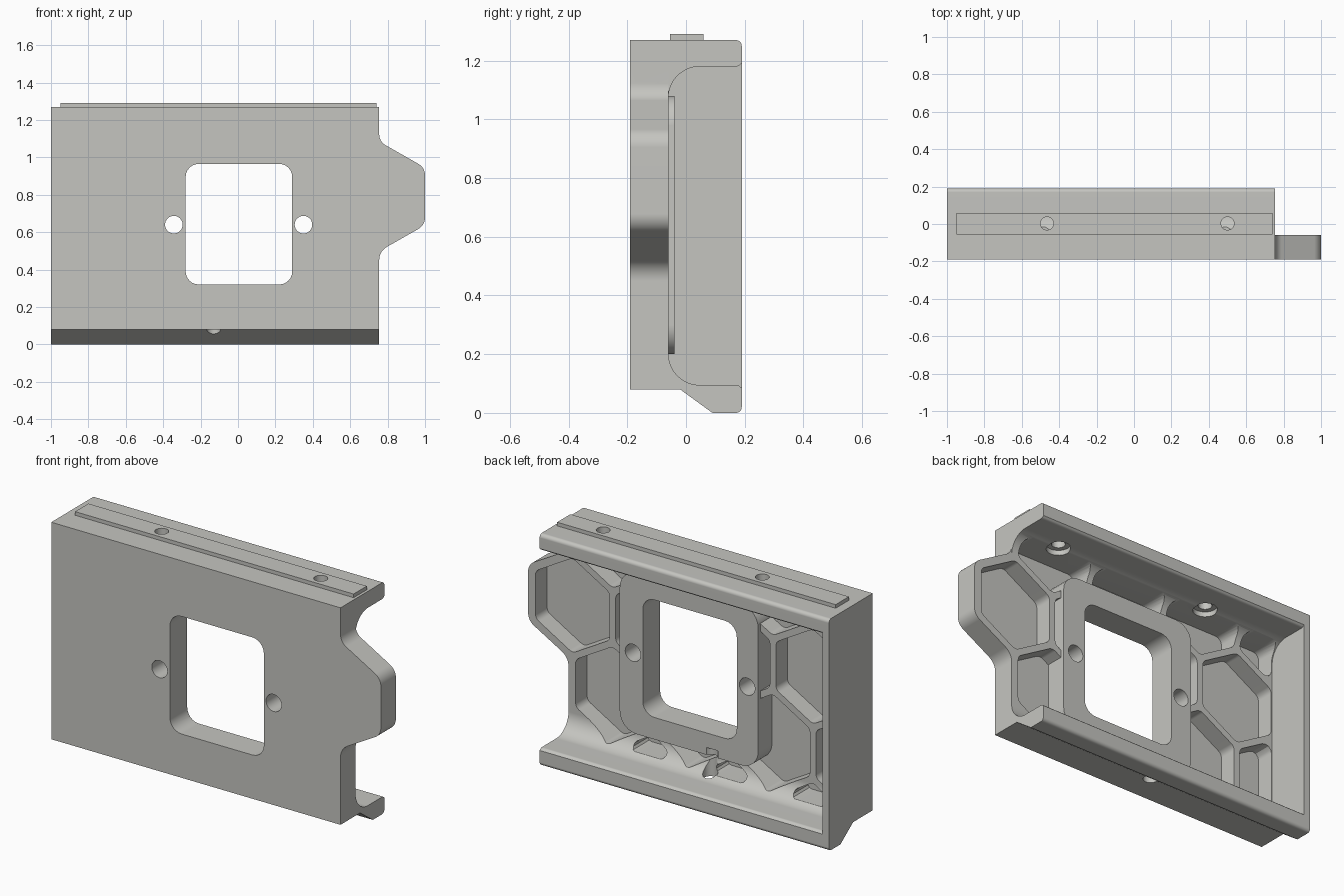
import bpy, bmesh, math
from mathutils import Vector

if "Cube" in bpy.data.objects:
    bpy.data.objects.remove(bpy.data.objects["Cube"])

grey = bpy.data.materials.new("warm grey")
grey.diffuse_color = (0.56, 0.56, 0.53, 1)
grey.use_nodes = True
grey.node_tree.nodes["Principled BSDF"].inputs["Base Color"].default_value = grey.diffuse_color


def rounded(pts, seg=6):
    """Round the corners of a polygon given as (u, v, radius)."""
    out, n = [], len(pts)
    for i, (u, v, r) in enumerate(pts):
        p = Vector((u, v))
        a, b = Vector(pts[i - 1][:2]) - p, Vector(pts[(i + 1) % n][:2]) - p
        ang = a.angle(b)
        if r <= 0 or ang > 3.1:
            out.append(p)
            continue
        t = min(r / math.tan(ang / 2), 0.45 * a.length, 0.45 * b.length)
        r = t * math.tan(ang / 2)
        a.normalize()
        b.normalize()
        c = p + (a + b).normalized() * (r / math.sin(ang / 2))
        s, e = p + a * t - c, p + b * t - c
        sweep = math.atan2(s.x * e.y - s.y * e.x, s.dot(e))
        for k in range(seg + 1):
            w = sweep * k / seg
            out.append(c + Vector((s.x * math.cos(w) - s.y * math.sin(w),
                                   s.x * math.sin(w) + s.y * math.cos(w))))
    return out


def prism(name, polys, axis, lo, hi):
    """Extrude polygons along an axis: x takes (y,z), y takes (x,z), z takes (x,y)."""
    place = {"x": lambda p, d: (d, p[0], p[1]),
             "y": lambda p, d: (p[0], d, p[1]),
             "z": lambda p, d: (p[0], p[1], d)}[axis]
    bm = bmesh.new()
    for poly in polys:
        a = [bm.verts.new(place(p, lo)) for p in poly]
        b = [bm.verts.new(place(p, hi)) for p in poly]
        bm.faces.new(a)
        bm.faces.new(b[::-1])
        for i in range(len(a)):
            j = (i + 1) % len(a)
            bm.faces.new((a[i], b[i], b[j], a[j]))
    bmesh.ops.recalc_face_normals(bm, faces=bm.faces)
    me = bpy.data.meshes.new(name)
    bm.to_mesh(me)
    bm.free()
    ob = bpy.data.objects.new(name, me)
    me.materials.append(grey)
    bpy.context.collection.objects.link(ob)
    return ob


def combine(target, other, op):
    """Apply one boolean and drop the helper."""
    m = target.modifiers.new(op, "BOOLEAN")
    m.object, m.operation, m.solver = other, op, "EXACT"
    bpy.context.view_layer.objects.active = target
    bpy.ops.object.modifier_apply(modifier=m.name)
    bpy.data.objects.remove(other)


def circle(x, y, r, n=32):
    return [(x + r * math.cos(2 * math.pi * k / n),
             y + r * math.sin(2 * math.pi * k / n)) for k in range(n)]


def rect(x0, x1, z0, z1, r):
    return rounded([(x0, z0, r), (x1, z0, r), (x1, z1, r), (x0, z1, r)])


def clip(poly, axis, limit, sign):
    """Keep the part of a polygon where sign * coordinate >= sign * limit."""
    out = []
    for i, q in enumerate(poly):
        p = poly[i - 1]
        dp, dq = sign * (p[axis] - limit), sign * (q[axis] - limit)
        if dp * dq < 0:
            f = dp / (dp - dq)
            out.append((p[0] + (q[0] - p[0]) * f, p[1] + (q[1] - p[1]) * f))
        if dq >= 0:
            out.append(q)
    return out


# Outer shell block with sloped underside
body = prism("bracket_body", [rounded([
    (-.19, .08, 0), (-.02, .08, 0), (.09, 0, .01), (.19, 0, .02),
    (.19, 1.27, .02), (-.19, 1.27, 0)])], "x", -1, .755)

# Open back cavity with large rounded corners, closed at the left end
cavity = prism("cavity_cutter", [rounded([
    (-.06, .095, .21), (.178, .095, .02), (.20, .075, 0), (.4, .075, 0),
    (.4, 1.2, 0), (.20, 1.2, 0), (.178, 1.18, .02), (-.06, 1.18, .21)], 16)],
    "x", -.96, 1.2)
combine(body, cavity, "DIFFERENCE")

# Side tongue following one honeycomb cell
tongue = prism("tongue", [rounded([
    (.6, .38, 0), (.755, .38, 0), (.755, .498, .08), (1, .637, .07),
    (1, .945, .07), (.755, 1.084, .08), (.755, 1.17, 0), (.6, 1.17, 0)])],
    "y", -.19, -.06)
combine(body, tongue, "UNION")

# Honeycomb pockets, trimmed to the inside of the shell
cells = []
pitch, apothem = .486, .225
for row in range(-2, 2):
    for col in range(5):
        cx = .73 - pitch * (col + .5 * (row % 2))
        cz = .79 + row * pitch * math.sqrt(3) / 2
        is_tongue = row == 0 and col == 0
        if cx > .7 and not is_tongue:
            continue
        R = apothem / math.cos(math.pi / 6)
        cell = [(cx + R * math.cos(math.radians(30 + 60 * k)),
                 cz + R * math.sin(math.radians(30 + 60 * k))) for k in range(6)]
        if not is_tongue:
            for axis, limit, sign in ((0, -.955, 1), (1, .115, 1), (1, 1.172, -1)):
                cell = clip(cell, axis, limit, sign)
        if len(cell) > 2:
            cells.append(rounded([(u, v, .04) for u, v in cell], 4))
combine(body, prism("pocket_cutter", cells, "y", -.16, .165), "DIFFERENCE")

# Raised frame around the window
combine(body, prism("window_frame", [rect(-.41, .43, .2, 1.08, .1)],
                    "y", -.175, -.04), "UNION")

# Rail on the top edge
rail = prism("top_rail", [rect(-.95, .74, -.055, .06, 0)], "z", 1.25, 1.29)
combine(body, rail, "UNION")

# Window and its two screw holes
combine(body, prism("window_cutter", [rect(-.28, .29, .32, .965, .07)],
                    "y", -.4, .1), "DIFFERENCE")
combine(body, prism("screw_cutter", [circle(x, .64, .047) for x in (-.343, .35)],
                    "y", -.4, .1), "DIFFERENCE")

# Top holes with counterbores, and one hole underneath
combine(body, prism("top_hole_cutter", [circle(x, .003, .035) for x in (-.465, .5)],
                    "z", 1.0, 1.4), "DIFFERENCE")
combine(body, prism("counterbore_cutter", [circle(x, .003, .062) for x in (-.465, .5)],
                    "z", 1.02, 1.2), "DIFFERENCE")
combine(body, prism("bottom_hole_cutter", [circle(-.13, -.025, .038)],
                    "z", -.1, .24), "DIFFERENCE")

# Smooth curves, crisp edges
bpy.ops.object.select_all(action="DESELECT")
body.select_set(True)
bpy.context.view_layer.objects.active = body
bpy.ops.object.shade_smooth_by_angle(angle=math.radians(30))
normals = body.modifiers.new("flat_face_normals", "WEIGHTED_NORMAL")
normals.keep_sharp = True
